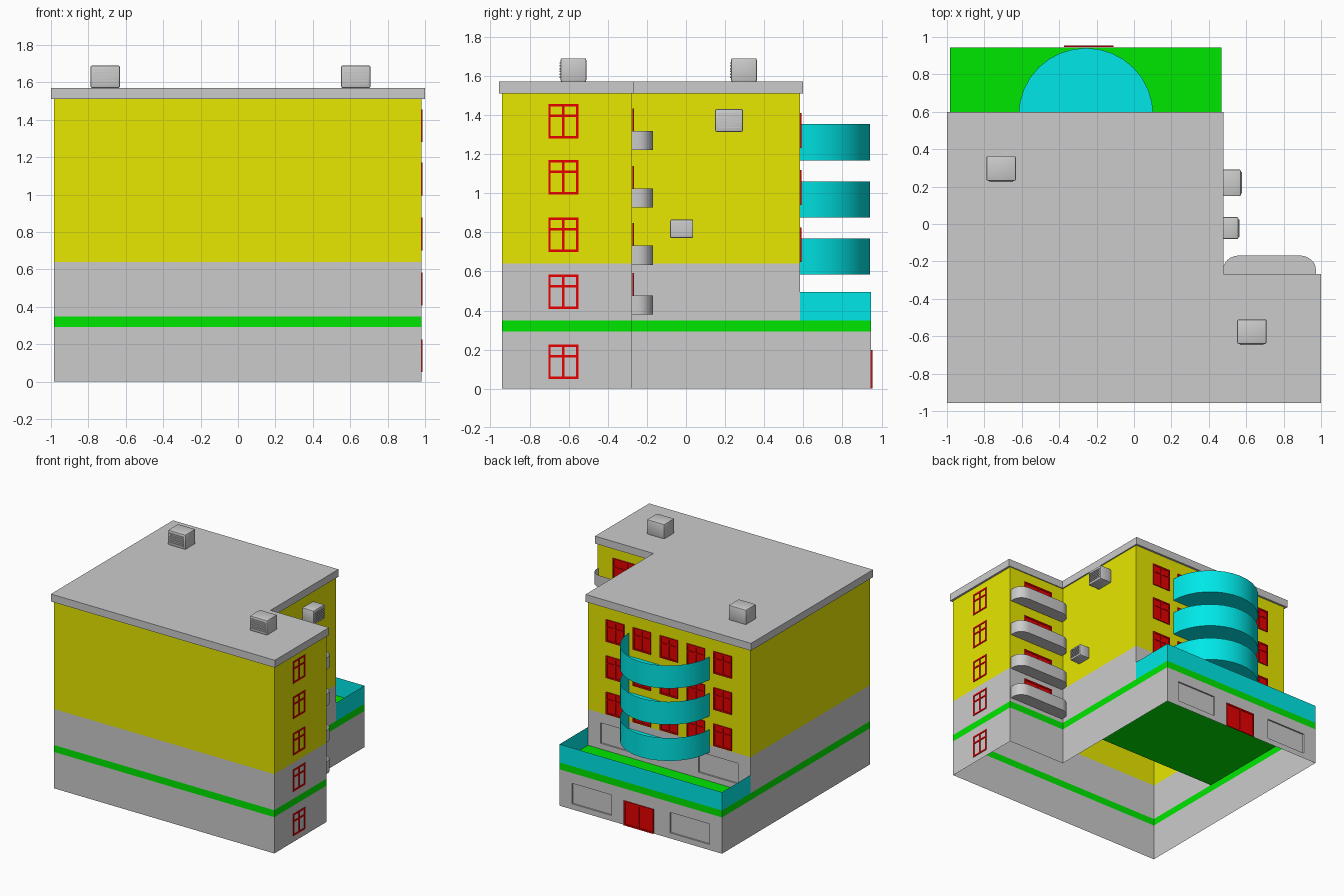
import bpy, bmesh
from math import pi, cos, sin

if "Cube" in bpy.data.objects:
    bpy.data.objects.remove(bpy.data.objects["Cube"])

X0, X1, X2 = -.983, .467, .982
Y0, Y1, Y2, Y3 = -.94, -.275, .582, .945
XC = -.257


def material(name, rgb):
    m = bpy.data.materials.new(name)
    m.diffuse_color = (*rgb, 1)
    m.use_nodes = True
    m.node_tree.nodes["Principled BSDF"].inputs["Base Color"].default_value = m.diffuse_color
    return m


YELLOW = material("yellow", (.8, .8, 0))
GREEN = material("green", (0, .8, 0))
CYAN = material("cyan", (0, .8, .8))
RED = material("red", (.8, 0, 0))


def finish(bm, name, mat=None, loc=(0, 0, 0), rot=0, smooth=False):
    me = bpy.data.meshes.new(name)
    bm.to_mesh(me)
    bm.free()
    ob = bpy.data.objects.new(name, me)
    bpy.context.collection.objects.link(ob)
    ob.location = loc
    ob.rotation_euler.z = rot
    if mat:
        me.materials.append(mat)
    if smooth:
        bpy.ops.object.select_all(action='DESELECT')
        ob.select_set(True)
        bpy.context.view_layer.objects.active = ob
        bpy.ops.object.shade_smooth_by_angle(angle=.6)
    return ob


def add_box(bm, x0, x1, y0, y1, z0, z1):
    vs = bmesh.ops.create_cube(bm, size=1)["verts"]
    for v in vs:
        v.co = ((x0 + x1) / 2 + v.co.x * (x1 - x0),
                (y0 + y1) / 2 + v.co.y * (y1 - y0),
                (z0 + z1) / 2 + v.co.z * (z1 - z0))
    return vs


def shell(name, pts, z0, z1, mat=None, closed=True, floor=False, roof=False, smooth=False):
    """Thin vertical wall along a plan outline, optionally capped."""
    bm = bmesh.new()
    lo = [bm.verts.new((x, y, z0)) for x, y in pts]
    hi = [bm.verts.new((x, y, z1)) for x, y in pts]
    n = len(pts)
    for i in range(n if closed else n - 1):
        j = (i + 1) % n
        bm.faces.new((lo[i], lo[j], hi[j], hi[i]))
    if floor:
        bm.faces.new(lo[::-1])
    if roof:
        bm.faces.new(hi)
    return finish(bm, name, mat, smooth=smooth)


def outline(yb, g=0):
    return [(X0 - g, yb + g), (X0 - g, Y0 - g), (X2 + g, Y0 - g),
            (X2 + g, Y1 + g * .5), (X1 + g * .6, Y1 + g * .5), (X1 + g * .6, yb + g)]


def panelled_wall(name, y, zs):
    """Back wall with two recessed panels."""
    xs = [X0, -.87, -.52, .005, .355, X1]
    bm = bmesh.new()
    grid = [[bm.verts.new((x, y, z)) for x in xs] for z in zs]
    panels = []
    for r in range(len(zs) - 1):
        for c in range(len(xs) - 1):
            f = bm.faces.new((grid[r][c + 1], grid[r][c], grid[r + 1][c], grid[r + 1][c + 1]))
            if r == 1 and c in (1, 3):
                panels.append(f)
    for f in panels:
        new = bmesh.ops.extrude_face_region(bm, geom=[f])["geom"]
        bmesh.ops.translate(bm, vec=(0, -.012, 0),
                            verts=[e for e in new if isinstance(e, bmesh.types.BMVert)])
        if f.is_valid:
            bm.faces.remove(f)
    finish(bm, name)


def window(name, loc, w, h, rot, transom=True):
    """Framed pane facing local -y, origin at the bottom centre."""
    bm = bmesh.new()
    t, d = .012, -.009
    add_box(bm, -w / 2, w / 2, -.003, -.001, 0, h)
    for x in (-w / 2 + t / 2, 0, w / 2 - t / 2):
        add_box(bm, x - t / 2, x + t / 2, d, -.001, 0, h)
    for z in [t / 2, h - t / 2] + ([h * .66] if transom else []):
        add_box(bm, -w / 2, w / 2, d, -.001, z - t / 2, z + t / 2)
    finish(bm, name, RED, loc, rot)


def cooler(name, loc, w, d, h, rot):
    """Air conditioner with louvres on local -y, origin at the bottom back."""
    bm = bmesh.new()
    add_box(bm, -w / 2, w / 2, -d + .006, 0, 0, h)
    bmesh.ops.bevel(bm, geom=bm.edges[:], offset=.008, segments=2, affect='EDGES', profile=.5)
    for i in range(6):
        z = h * (.2 + .12 * i)
        add_box(bm, -w * .4, w * .4, -d, -d + .012, z - h * .03, z + h * .03)
    finish(bm, name, None, loc, rot, smooth=True)


# building walls, storey by storey
shell("ground_floor_walls", outline(Y3), 0, .293, closed=False)
panelled_wall("ground_floor_back_wall", Y3, [0, .045, .21, .293])
shell("green_band", outline(Y3), .293, .349, GREEN)
shell("first_floor_walls", outline(Y2), .349, .64, closed=False)
panelled_wall("first_floor_back_wall", Y2, [.349, .395, .56, .64])
shell("upper_walls", outline(Y2), .64, 1.51, YELLOW)
shell("roof_slab", outline(Y2, .017), 1.51, 1.57, floor=True, roof=True)

# terrace deck and parapet
bm = bmesh.new()
bm.faces.new([bm.verts.new((x, y, .349)) for x, y in ((X0, Y1), (X1, Y1), (X1, Y3), (X0, Y3))])
finish(bm, "terrace_deck", GREEN)
shell("terrace_parapet", [(X1, Y2), (X1, Y3), (X0, Y3), (X0, Y2)], .349, .496, CYAN, closed=False)

# half-round back balconies
arc = [(XC + .36 * cos(pi * i / 16), Y2 + .359 * sin(pi * i / 16)) for i in range(17)]
for k in range(3):
    z = .583 + .2925 * k
    shell(f"round_balcony_{k}", arc, z, z + .185, CYAN, closed=False, floor=True, smooth=True)
    for c in range(-2, 3):
        window(f"back_window_{k}_{c + 2}", (XC + .24 * c, Y2, .647 + .2925 * k), .16, .178, pi)

# wing balconies with rounded corners and their doors
half = [(.159 + .09 * cos(pi / 2 * i / 6), Y1 + .03 + .077 * sin(pi / 2 * i / 6)) for i in range(7)]
half = [(.249, Y1)] + half
plan = [(.724 + x, y) for x, y in half] + [(.724 - x, y) for x, y in reversed(half)]
for k, z in enumerate((.38, .634, .927, 1.22)):
    shell(f"wing_balcony_{k}", plan, z, z + .098, closed=False, floor=True, smooth=True)
    window(f"balcony_door_{k}", (.713, Y1, z), .263, .213, pi)

# wing side windows and main entrance
for k, z in enumerate((.05, .408, .70, .994, 1.28)):
    window(f"side_window_{k}", (X2 - .004, -.627, z), .154, .176, pi / 2)
window("entrance_door", (-.243, Y3, 0), .265, .197, pi, transom=False)

# air conditioners on roof and wall
cooler("roof_cooler_left", (-.71, .362, 1.57), .157, .137, .12, 0)
cooler("roof_cooler_right", (.63, -.51, 1.57), .157, .137, .12, 0)
cooler("wall_cooler_high", (X1, .22, 1.314), .143, .11, .116, pi / 2)
cooler("wall_cooler_low", (X1, -.022, .77), .118, .097, .096, pi / 2)
